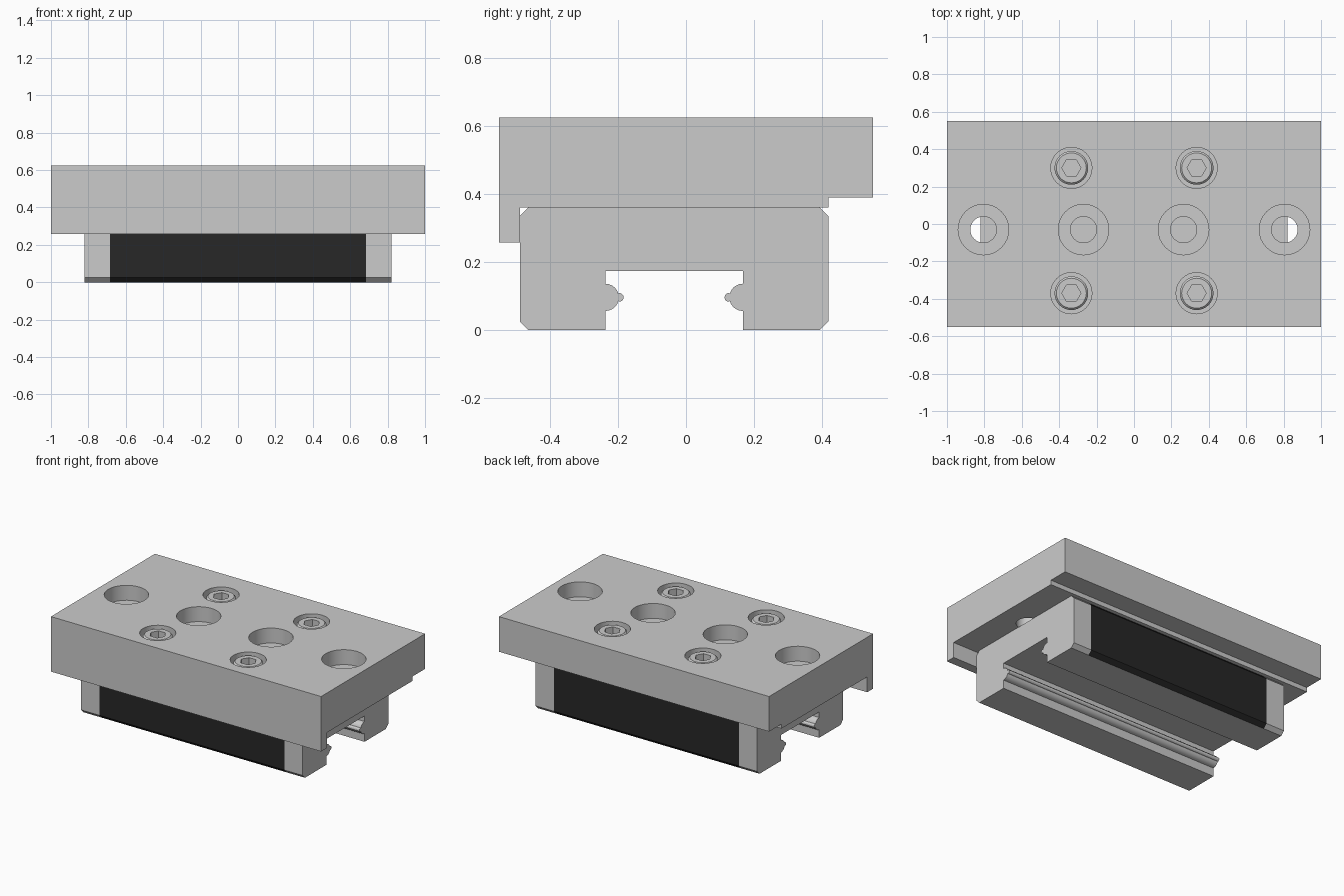
import bpy, bmesh, math
from mathutils import Vector

if "Cube" in bpy.data.objects:
    bpy.data.objects.remove(bpy.data.objects["Cube"])

def finish(name, bm, smooth=False):
    bmesh.ops.recalc_face_normals(bm, faces=bm.faces[:])
    me = bpy.data.meshes.new(name)
    bm.to_mesh(me)
    bm.free()
    ob = bpy.data.objects.new(name, me)
    bpy.context.collection.objects.link(ob)
    return ob

def extrude_x(name, profile, xs):
    """Sweep a (y, z) profile through the given x stations."""
    bm = bmesh.new()
    rings = [[bm.verts.new((x, y, z)) for y, z in profile] for x in xs]
    n = len(profile)
    for a, b in zip(rings, rings[1:]):
        for i in range(n):
            j = (i + 1) % n
            bm.faces.new((a[i], a[j], b[j], b[i]))
    bm.faces.new(rings[0])
    bm.faces.new(rings[-1])
    return finish(name, bm)

def lathe(name, profile, places, n=32, turn=0.0):
    """Capped solids of revolution from an (r, z) profile, one per (x, y)."""
    bm = bmesh.new()
    for cx, cy in places:
        rings = []
        for r, z in profile:
            rings.append([bm.verts.new((cx + r * math.cos(turn + 2 * math.pi * k / n),
                                        cy + r * math.sin(turn + 2 * math.pi * k / n), z))
                          for k in range(n)])
        for a, b in zip(rings, rings[1:]):
            for k in range(n):
                m = (k + 1) % n
                bm.faces.new((a[k], a[m], b[m], b[k]))
        bm.faces.new(rings[0])
        bm.faces.new(rings[-1])
    return finish(name, bm)

def cut(ob, cutter):
    mod = ob.modifiers.new("cut", 'BOOLEAN')
    mod.operation = 'DIFFERENCE'
    mod.solver = 'EXACT'
    mod.object = cutter
    bpy.context.view_layer.objects.active = ob
    bpy.ops.object.modifier_apply(modifier=mod.name)
    bpy.data.objects.remove(cutter)

def smooth(ob):
    bpy.ops.object.select_all(action='DESELECT')
    ob.select_set(True)
    bpy.context.view_layer.objects.active = ob
    bpy.ops.object.shade_smooth_by_angle(angle=math.radians(25))

YC, TOP = -0.035, 0.625
screw_xy = [(x, YC + y) for x in (-0.335, 0.335) for y in (-0.335, 0.335)]
mount_xy = [(x, YC + 0.005) for x in (-0.805, -0.27, 0.265, 0.805)]

# Mounting plate with a long front lip and a shallow rear step
plate = extrude_x("mounting_plate", [
    (-0.55, 0.257), (-0.488, 0.257), (-0.488, 0.36), (0.418, 0.36),
    (0.418, 0.39), (0.55, 0.39), (0.55, TOP), (-0.55, TOP)], (-1, 1))

# Counterbored holes for the mounting bolts and the cap screws
cut(plate, lathe("mount_cutter", [(0.07, 0.2), (0.07, 0.525), (0.135, 0.525), (0.135, 0.8)], mount_xy))
cut(plate, lathe("screw_cutter", [(0.06, 0.2), (0.06, 0.505), (0.11, 0.505), (0.11, 0.8)], screw_xy))
smooth(plate)

# Carriage: half profile with chamfers, rail slot and runner bead, then mirrored
W, S, ZB, H, C = 0.453, 0.202, 0.096, 0.36, 0.025
half = [(W - C, H), (W, H - C), (W, C), (W - C, 0), (S, 0)]
ang = lambda d: math.radians(d)
half += [(S - 0.04 * math.sin(ang(a)), ZB - 0.04 * math.cos(ang(a))) for a in range(0, 76, 15)]
half += [(S - 0.041 - 0.013 * math.sin(ang(a)), ZB - 0.013 * math.cos(ang(a))) for a in range(0, 181, 30)]
half += [(S - 0.04 * math.sin(ang(a)), ZB - 0.04 * math.cos(ang(a))) for a in range(105, 181, 15)]
half += [(S, 0.173)]
profile = [(YC + y, z) for y, z in half] + [(YC - y, z) for y, z in reversed(half)]
carriage = extrude_x("carriage", profile, (-0.82, -0.685, 0.685, 0.82))

# Black side panels between the grey end sections
grey = bpy.data.materials.new("grey")
grey.diffuse_color = (0.8, 0.8, 0.8, 1)
grey.use_nodes = True
grey.node_tree.nodes["Principled BSDF"].inputs["Base Color"].default_value = grey.diffuse_color
black = bpy.data.materials.new("black")
black.diffuse_color = (0.02, 0.02, 0.02, 1)
black.use_nodes = True
black.node_tree.nodes["Principled BSDF"].inputs["Base Color"].default_value = black.diffuse_color
carriage.data.materials.append(grey)
carriage.data.materials.append(black)
for f in carriage.data.polygons:
    if abs(f.center.x) < 0.1 and abs(f.center.y - YC) > W - C + 0.005:
        f.material_index = 1
smooth(carriage)

# Socket head cap screws
for i, (x, y) in enumerate(screw_xy):
    screw = lathe("cap_screw_%d" % (i + 1), [
        (0.053, 0.36), (0.053, 0.505), (0.09, 0.505), (0.09, 0.605), (0.08, 0.615)], [(x, y)])
    cut(screw, lathe("hex_cutter", [(0.051, 0.56), (0.051, 0.7)], [(x, y)], n=6))
    smooth(screw)
